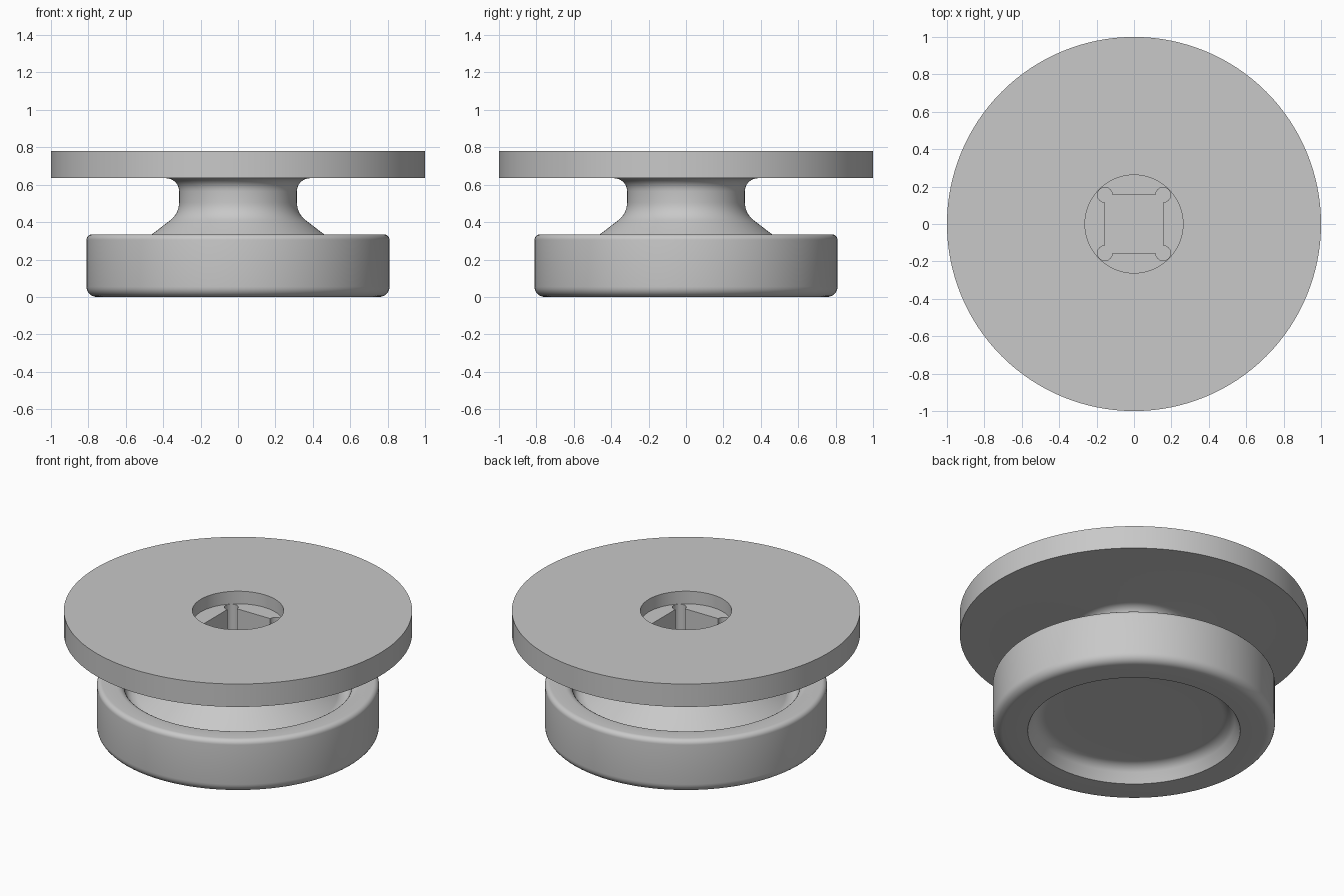
import bpy, bmesh, math
from mathutils import Matrix, Vector

if "Cube" in bpy.data.objects:
    bpy.data.objects.remove(bpy.data.objects["Cube"])

SEGMENTS = 128


def arc(cx, cz, r, a0, a1, n=7):
    """Points on a circular arc, angles in degrees."""
    pts = []
    for i in range(n + 1):
        a = math.radians(a0 + (a1 - a0) * i / n)
        pts.append((cx + r * math.cos(a), cz + r * math.sin(a)))
    return pts


def make_object(name, bm):
    bmesh.ops.recalc_face_normals(bm, faces=bm.faces)
    mesh = bpy.data.meshes.new(name)
    bm.to_mesh(mesh)
    bm.free()
    obj = bpy.data.objects.new(name, mesh)
    bpy.context.collection.objects.link(obj)
    return obj


def lathe(name, profile):
    bm = bmesh.new()
    verts = [bm.verts.new((r, 0, z)) for r, z in profile]
    edges = [bm.edges.new(pair) for pair in zip(verts, verts[1:])]
    bmesh.ops.spin(bm, geom=verts + edges, cent=(0, 0, 0), axis=(0, 0, 1),
                   angle=math.tau, steps=SEGMENTS)
    bmesh.ops.remove_doubles(bm, verts=bm.verts, dist=0.0005)
    return make_object(name, bm)


grey = bpy.data.materials.new("light grey")
grey.diffuse_color = (0.58, 0.58, 0.58, 1)
grey.use_nodes = True
grey.node_tree.nodes["Principled BSDF"].inputs["Base Color"].default_value = grey.diffuse_color

# One turned body, from the centre of the dished underside round to the bore
profile = [(0, 0.10), (0.30, 0.10)]
profile += arc(0.51, 0.02, 0.08, 90, 30)            # dish corner
profile += arc(0.645, 0.0 - 0.04, 0.04, 150, 90)    # soft lip of the dish
profile += arc(0.755, 0.055, 0.055, -90, 0)         # outer bottom edge
profile += arc(0.78, 0.305, 0.03, 0, 90)            # outer top edge
profile += arc(0.70, 0.285, 0.05, 90, 180)          # inner rim edge
profile += arc(0.60, 0.29, 0.05, 0, -124)           # groove
profile += arc(0.435, 0.505, 0.12, 236, 180)        # cone into neck
profile += arc(0.385, 0.565, 0.07, 180, 90)         # neck into flange
profile += [(1.0, 0.635), (1.0, 0.78), (0.262, 0.78), (0.262, 0.70), (0, 0.70)]
# The lip arc sits on the ground plane
profile = [(r, max(z, 0.0)) for r, z in profile]
clean = [profile[0]]
for p in profile[1:]:
    if math.dist(p, clean[-1]) > 0.002:
        clean.append(p)
body = lathe("flanged_knob", clean)
body.data.materials.append(grey)

# Square socket with round corner reliefs
bm = bmesh.new()
outline = []
for k in range(4):
    turn = Matrix.Rotation(math.radians(90 * k), 3, 'Z')
    for x, y in arc(0.156, 0.156, 0.040, -90, 180, 18):
        outline.append(bm.verts.new(turn @ Vector((x, y, 0.25))))
base = bm.faces.new(outline)
top = bmesh.ops.extrude_face_region(bm, geom=[base])
bmesh.ops.translate(bm, vec=(0, 0, 0.49),
                    verts=[v for v in top["geom"] if isinstance(v, bmesh.types.BMVert)])
cutter = make_object("socket_cutter", bm)
cutter.data.materials.append(grey)
cutter.hide_render = True

cut = body.modifiers.new("socket", 'BOOLEAN')
cut.operation = 'DIFFERENCE'
cut.solver = 'EXACT'
cut.object = cutter
bpy.ops.object.select_all(action='DESELECT')
body.select_set(True)
bpy.context.view_layer.objects.active = body
bpy.ops.object.modifier_apply(modifier=cut.name)
bpy.data.objects.remove(cutter)
bpy.ops.object.shade_smooth_by_angle(angle=math.radians(30))
